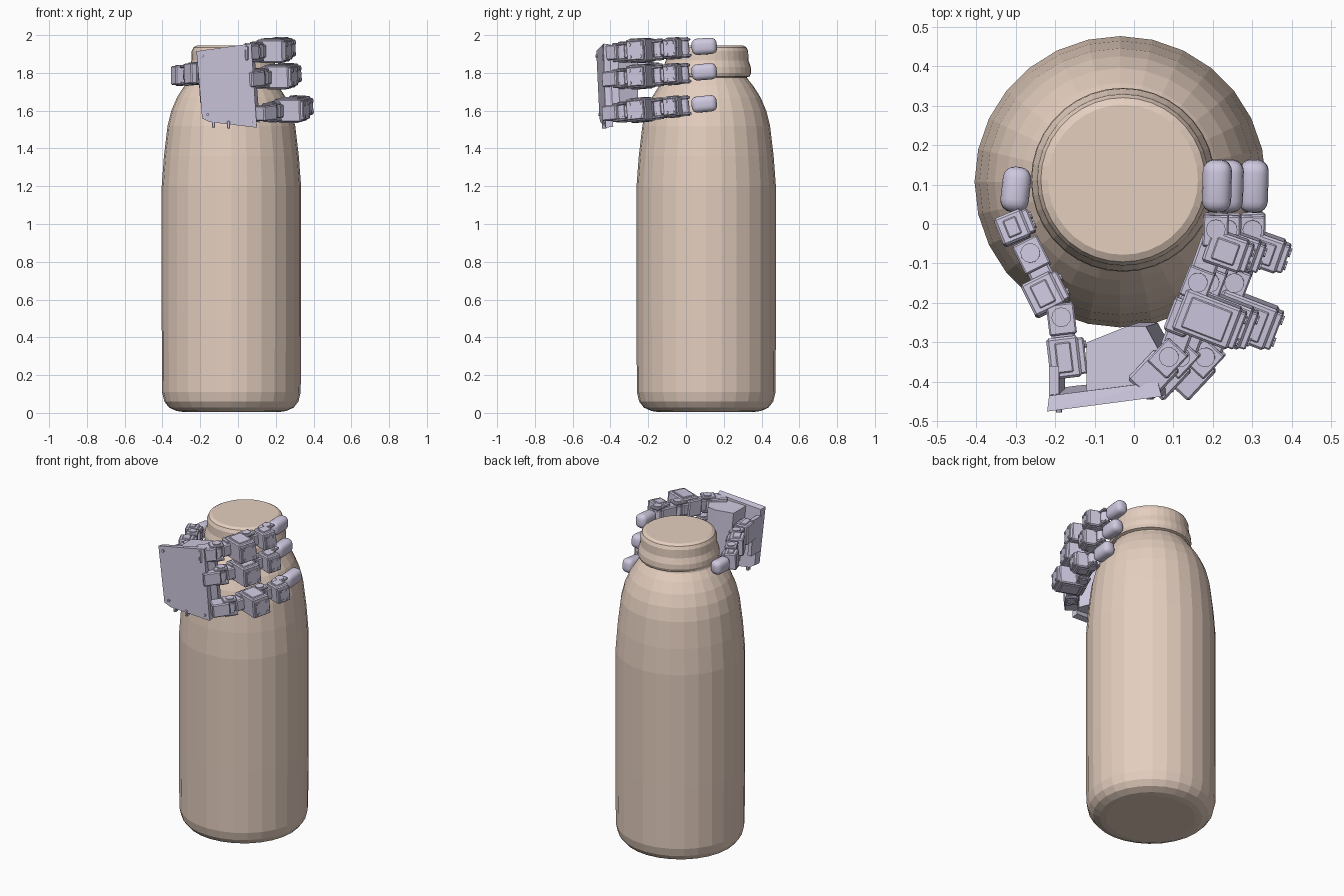
import bpy, bmesh, math
from mathutils import Vector, Matrix

if "Cube" in bpy.data.objects:
    bpy.data.objects.remove(bpy.data.objects["Cube"])

V = Vector


def material(name, rgb):
    m = bpy.data.materials.new(name)
    m.diffuse_color = (*rgb, 1)
    m.use_nodes = True
    m.node_tree.nodes["Principled BSDF"].inputs["Base Color"].default_value = m.diffuse_color
    return m


TAN = material("tan", (0.78, 0.62, 0.52))
LILAC = material("lilac", (0.62, 0.58, 0.74))


def finish(name, bm, mat, smooth=None):
    bmesh.ops.recalc_face_normals(bm, faces=bm.faces)
    me = bpy.data.meshes.new(name)
    bm.to_mesh(me)
    bm.free()
    me.materials.append(mat)
    ob = bpy.data.objects.new(name, me)
    bpy.context.collection.objects.link(ob)
    if smooth:
        bpy.ops.object.select_all(action='DESELECT')
        ob.select_set(True)
        bpy.context.view_layer.objects.active = ob
        bpy.ops.object.shade_smooth_by_angle(angle=math.radians(smooth))
    return ob


def lathe(name, profile, centre, sides):
    bm = bmesh.new()
    rings = []
    for r, z in profile:
        rings.append([bm.verts.new((centre[0] + r * math.cos(2 * math.pi * i / sides),
                                    centre[1] + r * math.sin(2 * math.pi * i / sides), z))
                      for i in range(sides)])
    for a, b in zip(rings, rings[1:]):
        for i in range(sides):
            j = (i + 1) % sides
            bm.faces.new((a[i], a[j], b[j], b[i]))
    bm.faces.new(rings[0][::-1])
    bm.faces.new(rings[-1])
    return finish(name, bm, TAN)


def frame(a, b):
    """Origin a, X along a->b, Y to the right-hand side in plan, Z up."""
    x = (b - a).normalized()
    y = x.cross(V((0, 0, 1))).normalized()
    z = x.cross(y)
    if z.z < 0:
        z = -z
    return Matrix.Translation(a) @ Matrix((x, y, z)).transposed().to_4x4()


def block(name, M, lo, hi, bevel=0.006, segs=1, smooth=None):
    """Bevelled box between local corners lo and hi."""
    lo, hi = V(lo), V(hi)
    s = hi - lo
    bm = bmesh.new()
    bmesh.ops.create_cube(bm, size=1, matrix=Matrix.Translation((lo + hi) / 2) @ Matrix.Diagonal((*s, 1)))
    if bevel:
        bmesh.ops.bevel(bm, geom=bm.edges[:], offset=bevel, segments=segs,
                        profile=0.5, affect='EDGES')
    bm.transform(M)
    return finish(name, bm, LILAC, smooth)


def pin(name, M, at, axis, r, length, sides=12):
    """Cylinder centred on a local point along the local axis."""
    rot = V((0, 0, 1)).rotation_difference(V(axis)).to_matrix().to_4x4()
    bm = bmesh.new()
    bmesh.ops.create_cone(bm, cap_ends=True, segments=sides, radius1=r, radius2=r,
                          depth=length, matrix=M @ Matrix.Translation(at) @ rot)
    return finish(name, bm, LILAC, 30)


def hull(name, pts):
    bm = bmesh.new()
    for p in pts:
        bm.verts.new(p)
    bmesh.ops.convex_hull(bm, input=bm.verts[:])
    bmesh.ops.dissolve_limit(bm, angle_limit=0.05, verts=bm.verts[:], edges=bm.edges[:])
    return finish(name, bm, LILAC)


def hinge(name, M, x, w, h):
    """Two fork plates and a pin around a joint."""
    for s, side in ((-1, "lower"), (1, "upper")):
        z = s * h / 2
        block(f"{name}_{side}_fork", M, (x - 0.045, -w / 2, z - 0.007), (x + 0.035, w / 2, z + 0.007), 0.004)
    pin(f"{name}_pin", M, (x, 0, 0), (0, 0, 1), 0.025, h + 0.024)
    pin(f"{name}_barrel", M, (x, 0, 0), (0, 0, 1), w * 0.42, h * 0.55)


def motor(name, M, x0, x1, y0, y1, h):
    """Actuator housing with cover plate, ribs and screws."""
    block(name + "_housing", M, (x0, y0, -h / 2), (x1, y1 - 0.015, h / 2))
    block(name + "_cover", M, (x0 + 0.006, y1 - 0.02, -h * 0.42), (x1 - 0.006, y1, h * 0.42), 0.004)
    for z in (-1, 1):
        block(name + "_lid", M, (x0 + 0.014, y0 + 0.02, z * h / 2 - 0.005),
              (x1 - 0.014, y1 - 0.035, z * h / 2 + 0.005), 0.003)
        for x in (x0 + 0.025, x1 - 0.025):
            pin(name + "_screw", M, (x, y1, z * h * 0.27), (0, 1, 0), 0.009, 0.010, 8)


# Bottle: body with rounded base and shoulder, then the cap
C = (-0.035, 0.107)
lathe("bottle_body", [(0.255, 0.005), (0.29, 0.010), (0.33, 0.028), (0.355, 0.06), (0.367, 0.11),
                      (0.369, 0.5), (0.369, 1.2), (0.357, 1.36), (0.338, 1.52), (0.318, 1.60),
                      (0.288, 1.67), (0.25, 1.73), (0.218, 1.77), (0.212, 1.80)], C, 28)
lathe("bottle_cap", [(0.205, 1.775), (0.226, 1.782), (0.233, 1.80), (0.231, 1.83), (0.219, 1.865),
                     (0.217, 1.915), (0.208, 1.935), (0.19, 1.945)], (-0.028, 0.112), 36)

# Palm: back plate, inner body and lower edge tabs
hull("palm_plate", [(-0.22, -0.475, 1.915), (0.07, -0.437, 1.955), (0.06, -0.40, 1.95), (-0.215, -0.435, 1.91),
                    (-0.19, -0.458, 1.56), (0.10, -0.425, 1.51), (0.10, -0.385, 1.515), (-0.185, -0.415, 1.56),
                    (-0.15, -0.453, 1.54), (-0.15, -0.41, 1.54)])
plan = [(-0.12, -0.44), (0.055, -0.42), (0.085, -0.36), (0.03, -0.26), (-0.02, -0.26), (-0.12, -0.30)]
hull("palm_body", [(x, y, 1.925 + 0.1 * x) for x, y in plan]
     + [(x + 0.03, y + 0.01, 1.55 - 0.15 * x) for x, y in plan])
hull("palm_side_wall", [(x, y, z) for x, z in ((-0.215, 1.87), (-0.20, 1.64), (-0.19, 1.87), (-0.175, 1.64))
                        for y in (-0.45, -0.36)])
I = Matrix.Identity(4)
for x, z in ((-0.13, 1.53), (-0.05, 1.525)):
    block("palm_tab", I, (x - 0.008, -0.445, z - 0.02), (x + 0.008, -0.42, z + 0.02), 0.003)
for x, y, z in ((-0.19, -0.472, 1.89), (-0.16, -0.458, 1.58), (0.04, -0.439, 1.93), (0.07, -0.43, 1.54)):
    pin("palm_screw", I, (x, y, z), (0, 1, 0), 0.008, 0.012, 8)


# Fingers: three alike, stacked in height and stepped to the right
def finger(name, dx, z0, z1):
    plan = [(0.02, -0.41), (0.09, -0.335), (0.163, -0.145), (0.207, -0.02), (0.212, 0.163)]
    p = [V((x + dx, y, z0 + (z1 - z0) * (y + 0.41) / 0.5)) for x, y in plan]
    M = frame(p[0], p[1])
    L = (p[1] - p[0]).length
    block(name + "_knuckle", M, (-0.01, -0.04, -0.04), (L - 0.01, 0.045, 0.04))
    hinge(name + "_knuckle_hinge", M, L, 0.07, 0.085)
    # proximal link and its actuator
    M = frame(p[1], p[2])
    L = (p[2] - p[1]).length
    block(name + "_proximal", M, (0.02, -0.032, -0.035), (L - 0.02, 0.035, 0.035))
    motor(name + "_proximal_motor", M, 0.07, 0.18, -0.02, 0.145, 0.12)
    block(name + "_proximal_bracket", M, (0.06, -0.04, -0.05), (0.15, 0.02, 0.05))
    hinge(name + "_middle_hinge", M, L, 0.07, 0.09)
    # middle link and its actuator
    M = frame(p[2], p[3])
    L = (p[3] - p[2]).length
    block(name + "_middle", M, (0.02, -0.03, -0.035), (L - 0.01, 0.035, 0.035))
    motor(name + "_middle_motor", M, 0.055, 0.14, -0.01, 0.105, 0.105)
    # fingertip pad
    M = frame(p[3], p[4])
    L = (p[4] - p[3]).length
    hinge(name + "_tip_hinge", M, 0.01, 0.065, 0.085)
    block(name + "_tip", M, (0.05, -0.037, -0.043), (L, 0.037, 0.043), 0.03, 4, 40)


for name, dx, z0, z1 in (("upper_finger", 0, 1.905, 1.94), ("centre_finger", 0.03, 1.765, 1.805),
                         ("lower_finger", 0.093, 1.585, 1.635)):
    finger(name, dx, z0, z1)

# Thumb on the left side of the palm
t = [V(c) for c in ((-0.165, -0.40, 1.80), (-0.185, -0.23, 1.80), (-0.262, -0.075, 1.79),
                    (-0.305, 0.03, 1.785), (-0.292, 0.143, 1.78))]
M = frame(t[0], t[1])
motor("thumb_base_motor", M, 0.01, 0.115, -0.045, 0.05, 0.12)
block("thumb_base_arm", M, (0.08, -0.03, -0.04), (0.16, 0.03, 0.04))
hinge("thumb_base_hinge", M, 0.165, 0.07, 0.09)
M = frame(t[1], t[2])
motor("thumb_middle_motor", M, 0.02, 0.11, -0.06, 0.04, 0.11)
block("thumb_middle_link", M, (0.09, -0.03, -0.035), (0.16, 0.03, 0.035))
hinge("thumb_middle_hinge", M, 0.172, 0.07, 0.09)
M = frame(t[2], t[3])
motor("thumb_outer_motor", M, 0.04, 0.115, -0.055, 0.035, 0.10)
M = frame(t[3], t[4])
block("thumb_tip", M, (0.0, -0.037, -0.043), (0.115, 0.035, 0.043), 0.03, 4, 40)
